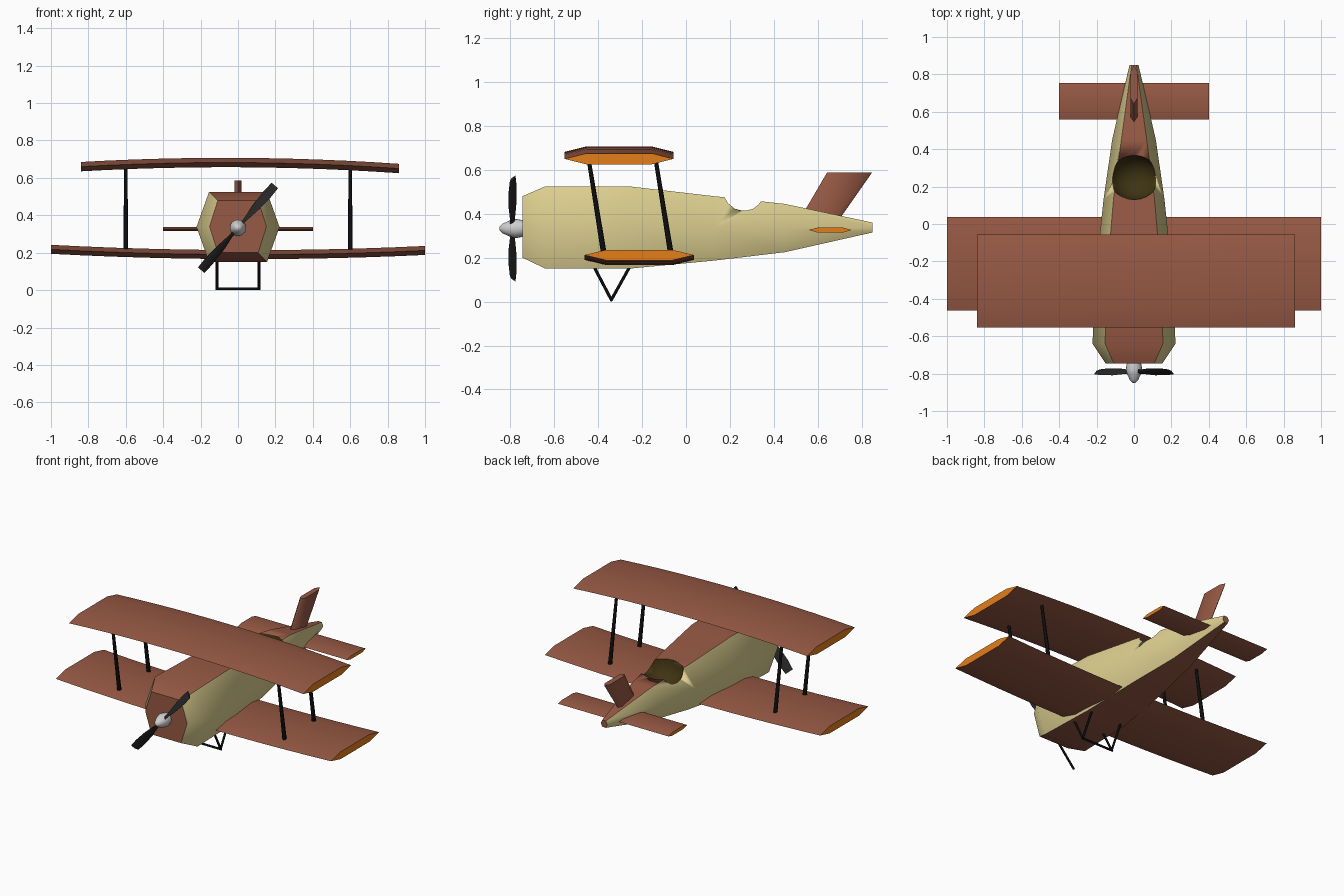
import bpy, bmesh, math
from mathutils import Vector

if "Cube" in bpy.data.objects:
    bpy.data.objects.remove(bpy.data.objects["Cube"])


def material(name, rgb):
    m = bpy.data.materials.new(name)
    m.diffuse_color = (*rgb, 1)
    m.use_nodes = True
    m.node_tree.nodes["Principled BSDF"].inputs["Base Color"].default_value = m.diffuse_color
    return m


RED = material("brick red", (0.31, 0.10, 0.058))
CREAM = material("cream", (0.73, 0.63, 0.28))
ORANGE = material("orange", (0.78, 0.21, 0.01))
PIT = material("dark olive", (0.05, 0.033, 0.006))
BLACK = material("black", (0.004, 0.004, 0.004))
CHARCOAL = material("charcoal", (0.02, 0.02, 0.02))
SILVER = material("silver", (0.62, 0.62, 0.62))


def smooth(ob, angle):
    bpy.ops.object.select_all(action='DESELECT')
    ob.select_set(True)
    bpy.context.view_layer.objects.active = ob
    bpy.ops.object.shade_smooth_by_angle(angle=math.radians(angle))


def finish(name, bm, mats, angle):
    bmesh.ops.recalc_face_normals(bm, faces=bm.faces)
    me = bpy.data.meshes.new(name)
    bm.to_mesh(me)
    bm.free()
    for m in mats:
        me.materials.append(m)
    ob = bpy.data.objects.new(name, me)
    bpy.context.collection.objects.link(ob)
    smooth(ob, angle)
    return ob


def loft(name, rings, mats, angle=35, side=lambda k: 0, cap=0):
    """Skin a row of equal rings; side(k) picks the colour of strip k."""
    bm = bmesh.new()
    rows = [[bm.verts.new(p) for p in r] for r in rings]
    n = len(rows[0])
    for a, b in zip(rows, rows[1:]):
        for k in range(n):
            j = (k + 1) % n
            bm.faces.new((a[k], a[j], b[j], b[k])).material_index = side(k)
    for r in (rows[0], rows[-1]):
        bm.faces.new(r).material_index = cap
    return finish(name, bm, mats, angle)


def rod(name, a, b, r0, r1, mat, sides=8):
    a, b = Vector(a), Vector(b)
    q = (b - a).to_track_quat('Z', 'Y')
    rings = []
    for p, r in ((a, r0), (b, r1)):
        rings.append([p + q @ Vector((r * math.cos(t), r * math.sin(t), 0))
                      for t in (2 * math.pi * i / sides for i in range(sides))])
    return loft(name, rings, [mat], 50)


# Fuselage: y, top, bottom, half width at top/bottom, half width at middle
stations = [(-0.745, 0.48, 0.20, 0.108, 0.152), (-0.64, 0.525, 0.15, 0.155, 0.222),
            (-0.26, 0.525, 0.15, 0.143, 0.205), (0.13, 0.48, 0.187, 0.11, 0.163),
            (0.45, 0.445, 0.225, 0.068, 0.117), (0.85, 0.36, 0.315, 0.013, 0.024)]
rings = []
for y, t, b, w, m in stations:
    z = (t + b) / 2
    rings.append([(w, y, t), (m, y, z), (w, y, b), (-w, y, b), (-m, y, z), (-w, y, t)])
body = loft("fuselage", rings, [RED, CREAM, PIT], 50,
            side=lambda k: 0 if k in (2, 5) else 1)

# Cockpit hollow, cut with an ellipsoid whose faces carry the dark colour
bm = bmesh.new()
bmesh.ops.create_uvsphere(bm, u_segments=24, v_segments=14, radius=1)
for v in bm.verts:
    v.co = Vector((v.co.x * 0.135, 0.25 + v.co.y * 0.12, 0.48 + v.co.z * 0.13))
for f in bm.faces:
    f.material_index = 2
cutter = finish("cockpit_cutter", bm, [RED, CREAM, PIT], 40)
cutter.hide_render = True
mod = body.modifiers.new("cockpit", 'BOOLEAN')
mod.operation = 'DIFFERENCE'
mod.solver = 'EXACT'
mod.object = cutter
smooth(body, 50)
bpy.ops.object.modifier_apply(modifier=mod.name)
bpy.data.objects.remove(cutter)


# Wings and tailplane: six-sided section swept along x on a gentle arc
def wing(name, x0, x1, yc, half, thick, zfun, n=12):
    rings = []
    for i in range(n + 1):
        x = x0 + (x1 - x0) * i / n
        z = zfun(x)
        rings.append([(x, yc + half * a, z + thick * b) for a, b in
                      ((-1, 0), (-0.6, 1), (0.6, 1), (1, 0), (0.6, -1), (-0.6, -1))])
    return loft(name, rings, [RED, ORANGE], 40, cap=1)


wing("upper_wing", -0.84, 0.86, -0.305, 0.248, 0.025,
     lambda x: 0.682 - 0.037 * x * x - 0.005 * x)
wing("lower_wing", -1.0, 1.0, -0.213, 0.25, 0.024,
     lambda x: 0.190 + 0.025 * x * x - 0.003 * x)
wing("tailplane", -0.40, 0.40, 0.657, 0.098, 0.011, lambda x: 0.326, 2)

# Tail fin: swept slab with the same kind of section
rings = []
for z, y0, y1 in ((0.37, 0.515, 0.695), (0.587, 0.642, 0.847)):
    c, h = (y0 + y1) / 2, (y1 - y0) / 2
    rings.append([(0.018 * b, c + h * a, z) for a, b in
                  ((-1, 0), (-0.7, 1), (0.7, 1), (1, 0), (0.7, -1), (-0.7, -1))])
loft("tail_fin", rings, [RED], 40)

# Wing struts and landing gear
for s, label in ((-1, "left"), (1, "right")):
    for dy, pos in ((0, "front"), (0.305, "rear")):
        rod(f"{label}_{pos}_strut", (0.6 * s, -0.372 + dy, 0.205),
            (0.6 * s, -0.446 + dy, 0.665), 0.013, 0.009, BLACK)
    for y, pos in ((-0.425, "front"), (-0.25, "rear")):
        rod(f"{label}_{pos}_gear_leg", (0.112 * s, -0.34, 0.008),
            (0.112 * s, y, 0.17), 0.007, 0.007, BLACK)
rod("gear_axle", (-0.119, -0.34, 0.007), (0.119, -0.34, 0.007), 0.007, 0.007, BLACK)

# Spinner: small stepped cone turned around y
rings = [[(r * math.cos(t), y, 0.333 + r * math.sin(t))
          for t in (math.pi * i / 8 for i in range(16))]
         for y, r in ((-0.735, 0.036), (-0.775, 0.044), (-0.80, 0.038),
                      (-0.835, 0.022), (-0.85, 0.008))]
loft("spinner", rings, [SILVER], 50)

# Propeller blades: pitched flat section widening away from the hub
for s, label in ((1, "upper"), (-1, "lower")):
    a = math.radians(49)
    along = Vector((math.cos(a), 0, math.sin(a))) * s
    across = Vector((-math.sin(a), 0, math.cos(a))) * s
    rings = []
    for d, w, pitch in ((0.0, 0.012, 55), (0.06, 0.015, 50), (0.15, 0.028, 42),
                        (0.24, 0.031, 36), (0.30, 0.026, 30)):
        p = math.radians(pitch)
        chord = across * math.cos(p) + Vector((0, math.sin(p), 0))
        thin = chord.cross(along)
        base = Vector((0, -0.79, 0.333)) + along * d
        rings.append([base + chord * w, base + thin * 0.007,
                      base - chord * w, base - thin * 0.007])
    loft(f"{label}_propeller_blade", rings, [CHARCOAL], 40)
